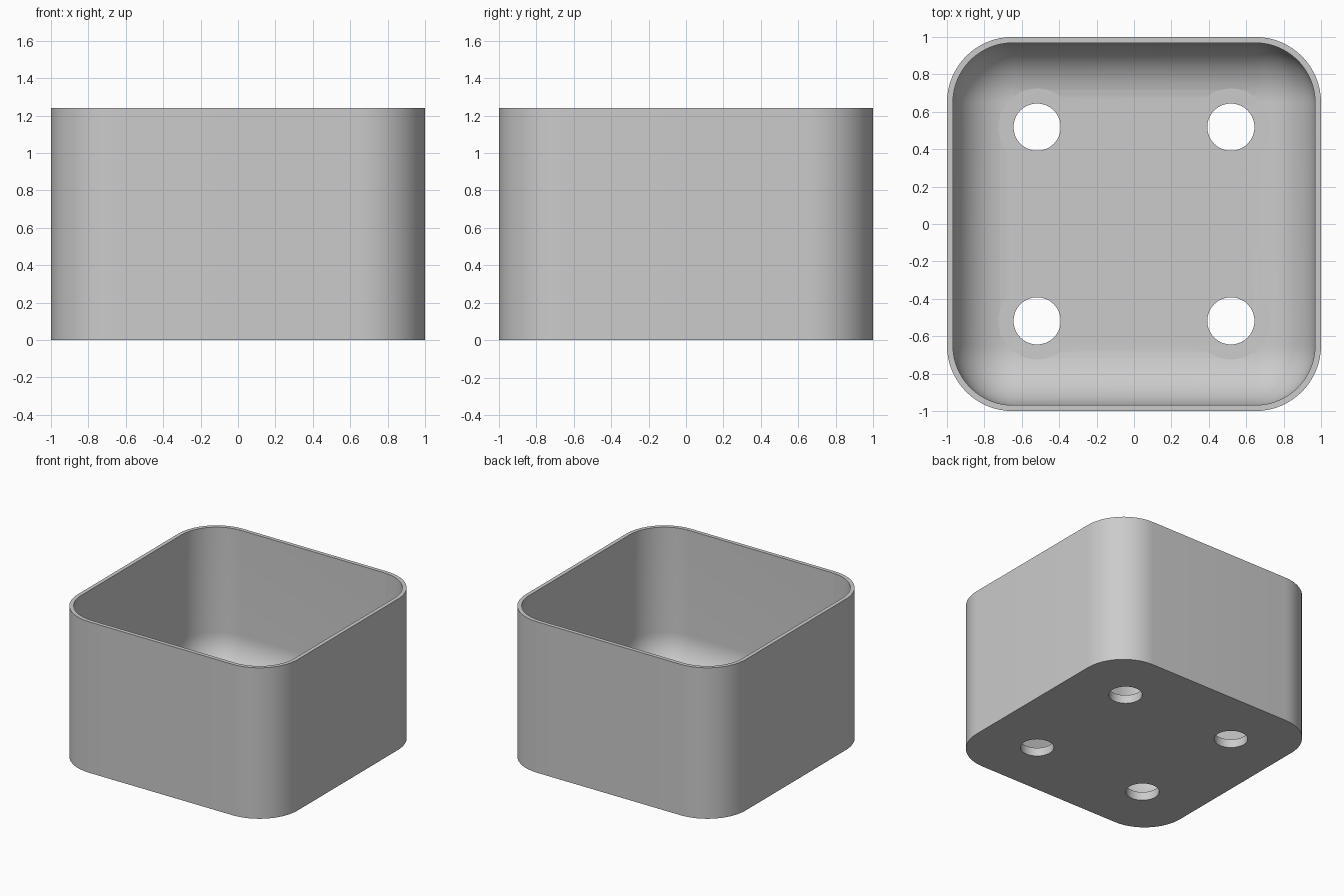
import bpy, bmesh, math

if "Cube" in bpy.data.objects:
    bpy.data.objects.remove(bpy.data.objects["Cube"], do_unlink=True)

HEIGHT, FLOOR, WALL = 1.24, 0.07, 0.032
CORNER, FILLET = 0.35, 0.31
HOLE_POS, HOLE_R, SEAT_R = 0.518, 0.126, 0.206
STEPS = 16

grey = bpy.data.materials.new("light_grey")
grey.use_nodes = True
grey.diffuse_color = (0.6, 0.6, 0.6, 1)
grey.node_tree.nodes["Principled BSDF"].inputs["Base Color"].default_value = (0.6, 0.6, 0.6, 1)


def rounded_square(half, radius):
    """Outline of a square with round corners; half == radius gives a circle."""
    points = []
    for sx, sy, start in ((1, 1, 0), (-1, 1, 1), (-1, -1, 2), (1, -1, 3)):
        for i in range(STEPS + 1):
            a = (start + i / STEPS) * math.pi / 2
            points.append((sx * (half - radius) + radius * math.cos(a),
                           sy * (half - radius) + radius * math.sin(a)))
    return points


def loft(name, sections, x=0, y=0):
    """Skin a closed solid through (half width, corner radius, height) sections."""
    bm = bmesh.new()
    rings = [[bm.verts.new((px + x, py + y, z)) for px, py in rounded_square(h, r)]
             for h, r, z in sections]
    for low, high in zip(rings, rings[1:]):
        for i in range(len(low)):
            j = (i + 1) % len(low)
            bm.faces.new((low[i], low[j], high[j], high[i]))
    bm.faces.new(rings[0][::-1])
    bm.faces.new(rings[-1])
    bmesh.ops.remove_doubles(bm, verts=bm.verts, dist=1e-5)
    bmesh.ops.recalc_face_normals(bm, faces=bm.faces)
    mesh = bpy.data.meshes.new(name)
    bm.to_mesh(mesh)
    bm.free()
    mesh.materials.append(grey)
    obj = bpy.data.objects.new(name, mesh)
    bpy.context.collection.objects.link(obj)
    return obj


# Open box: outer wall, rim, inner wall, then the filleted edge of the floor
sections = [(1, CORNER, 0), (1, CORNER, HEIGHT), (1 - WALL, CORNER - WALL, HEIGHT)]
for i in range(STEPS + 1):
    a = i / STEPS * math.pi / 2
    inset = WALL + FILLET * (1 - math.cos(a))
    sections.append((1 - inset, CORNER - inset, FLOOR + FILLET * (1 - math.sin(a))))
box = loft("open_box", sections)

# Four through holes, each with a flat round seat cut into the fillet
step = FLOOR + 0.0004
for sx in (-1, 1):
    for sy in (-1, 1):
        cutter = loft("hole_cutter", [(HOLE_R, HOLE_R, -0.1), (HOLE_R, HOLE_R, step),
                                      (SEAT_R, SEAT_R, step), (SEAT_R, SEAT_R, 0.3)],
                      sx * HOLE_POS, sy * HOLE_POS)
        cutter.hide_render = True
        cut = box.modifiers.new("hole", 'BOOLEAN')
        cut.operation, cut.solver, cut.object = 'DIFFERENCE', 'EXACT', cutter
        bpy.context.view_layer.objects.active = box
        bpy.ops.object.modifier_apply(modifier=cut.name)
        bpy.data.objects.remove(cutter, do_unlink=True)

# Smooth walls with sharp rims
bpy.ops.object.select_all(action='DESELECT')
box.select_set(True)
bpy.context.view_layer.objects.active = box
bpy.ops.object.shade_smooth_by_angle(angle=math.radians(30))
